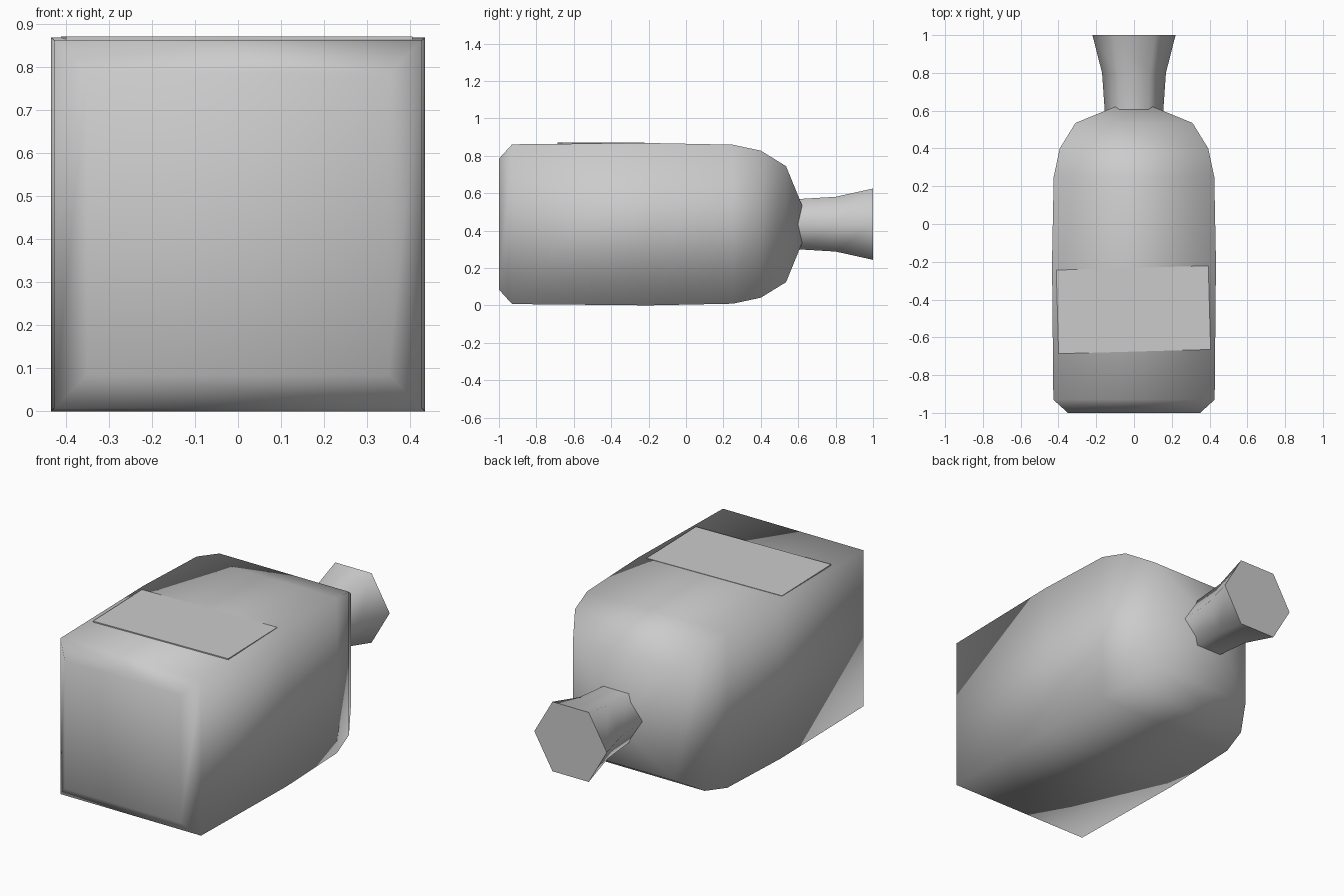
import bpy, bmesh, math
from mathutils import Matrix

cube = bpy.data.objects.get("Cube")
if cube:
    bpy.data.objects.remove(cube, do_unlink=True)

CENTRE_Z = 0.434


def material(name, grey):
    mat = bpy.data.materials.new(name)
    mat.use_nodes = True
    colour = (grey, grey, grey, 1)
    mat.diffuse_color = colour
    mat.node_tree.nodes["Principled BSDF"].inputs["Base Color"].default_value = colour
    return mat


def finish(bm, name, mat):
    bmesh.ops.recalc_face_normals(bm, faces=bm.faces)
    mesh = bpy.data.meshes.new(name)
    bm.to_mesh(mesh)
    bm.free()
    mesh.materials.append(mat)
    obj = bpy.data.objects.new(name, mesh)
    bpy.context.collection.objects.link(obj)
    return obj


def loft(name, profile, sides, phase, mat):
    """Join polygon rings (y, corner radius) along the y axis."""
    bm = bmesh.new()
    rings = []
    for y, r in profile:
        angles = [phase + math.tau * i / sides for i in range(sides)]
        rings.append([bm.verts.new((r * math.cos(a), y, CENTRE_Z + r * math.sin(a)))
                      for a in angles])
    for a, b in zip(rings, rings[1:]):
        for i in range(sides):
            j = (i + 1) % sides
            bm.faces.new((a[i], a[j], b[j], b[i]))
    bm.faces.new(rings[0])
    bm.faces.new(rings[-1])
    return finish(bm, name, mat)


def smooth(obj, degrees):
    bpy.ops.object.select_all(action='DESELECT')
    obj.select_set(True)
    bpy.context.view_layer.objects.active = obj
    bpy.ops.object.shade_smooth_by_angle(angle=math.radians(degrees))


grey = material("plain grey", 0.6)

# Square bottle lying down, base to the front, given as half widths
half_widths = [(-1, 0.35), (-0.93, 0.427), (-0.2, 0.434), (0.25, 0.425),
               (0.4, 0.393), (0.535, 0.31), (0.625, 0.09)]
body = loft("bottle_body", [(y, w * math.sqrt(2)) for y, w in half_widths],
            4, math.pi / 4, grey)
smooth(body, 180)

# Flared six-sided stopper
stopper = loft("stopper", [(0.5, 0.15), (0.6, 0.155), (0.8, 0.169), (1, 0.22)],
               6, 0, grey)
smooth(stopper, 70)

# Thin label, slightly crooked, on the upper side
bm = bmesh.new()
bmesh.ops.create_cube(bm, size=1, matrix=Matrix.Diagonal((0.805, 0.443, 0.006, 1)))
label = finish(bm, "label", grey)
label.location = (-0.003, -0.454, 0.867)
label.rotation_euler.z = math.radians(1.6)
